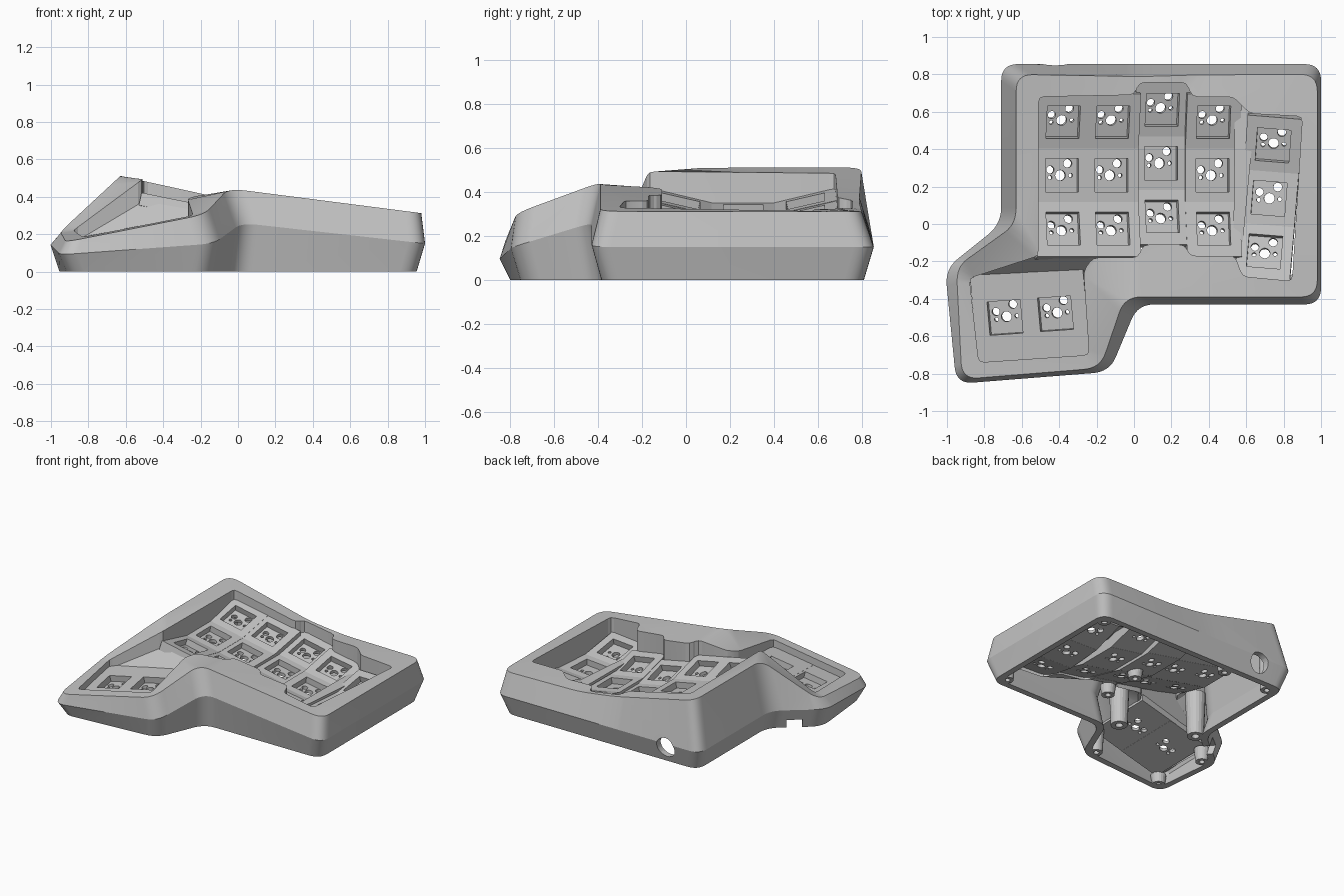
import bpy, bmesh, math
from mathutils import Vector, Matrix, Euler
from mathutils.geometry import delaunay_2d_cdt

default = bpy.data.objects.get("Cube")
if default:
    bpy.data.objects.remove(default, do_unlink=True)

grey = bpy.data.materials.new("plain_grey")
grey.use_nodes = True
TONE = (0.55, 0.55, 0.55, 1)
grey.diffuse_color = TONE
grey.node_tree.nodes["Principled BSDF"].inputs["Base Color"].default_value = TONE


def add_object(name, mesh, matrix=None):
    ob = bpy.data.objects.new(name, mesh)
    bpy.context.collection.objects.link(ob)
    if matrix:
        ob.matrix_world = matrix
    return ob


def to_mesh(bm, name):
    bmesh.ops.recalc_face_normals(bm, faces=bm.faces)
    mesh = bpy.data.meshes.new(name)
    bm.to_mesh(mesh)
    bm.free()
    mesh.materials.append(grey)
    return mesh


def add_box(bm, size, centre, turn=0):
    m = Matrix.Translation(centre) @ Matrix.Rotation(turn, 4, 'Z') @ Matrix.Diagonal((*size, 1))
    bmesh.ops.create_cube(bm, size=1, matrix=m)


def add_cylinder(bm, radius, depth, centre, tilt=0):
    m = Matrix.Translation(centre) @ Matrix.Rotation(tilt, 4, 'X')
    bmesh.ops.create_cone(bm, cap_ends=True, segments=24, radius1=radius,
                          radius2=radius, depth=depth, matrix=m)


def cut(ob, cutter_bm):
    """Subtract the cutter and bake the result into the mesh."""
    cutter = add_object("cutter", to_mesh(cutter_bm, "cutter"))
    cutter.hide_render = True
    mod = ob.modifiers.new("cut", 'BOOLEAN')
    mod.object, mod.operation, mod.solver = cutter, 'DIFFERENCE', 'EXACT'
    mod.use_self = True
    bpy.context.view_layer.update()
    baked = bpy.data.meshes.new_from_object(ob.evaluated_get(bpy.context.evaluated_depsgraph_get()))
    ob.modifiers.clear()
    ob.data = baked
    bpy.data.objects.remove(cutter, do_unlink=True)


# Height rules for the rim, the thumb area and the finger plate
def finger_rim(x, y):
    t = min(max((y + 0.4) / 1.2, 0), 1)
    front = 0.44 - x * (0.13 if x > 0 else 0.11)
    back = max(0.325 - 0.015 * x, 0.367 - 0.23 * x)
    return front + (back - front) * t


def thumb_rim(x, y):
    return 0.31 + 0.19 * (x + 0.15) + 0.1 * (y + 0.78)


def finger_floor(x):
    return max(0.245 - 0.21 * x, 0.15)


def mix(a, b, t):
    return a + (b - a) * t


def inset(points, d):
    """Move a counter-clockwise outline inwards by d, keeping heights."""
    out = []
    for i, p in enumerate(points):
        a, b = points[i - 1].xy, points[(i + 1) % len(points)].xy
        u, v = (p.xy - a).normalized(), (b - p.xy).normalized()
        n1, n2 = Vector((-u.y, u.x)), Vector((-v.y, v.x))
        n = (n1 + n2).normalized()
        q = p.xy + n * d / n.dot(n1)
        out.append(Vector((q.x, q.y, p.z)))
    return out


def rounded(points, r, steps):
    out = []
    for i, p in enumerate(points):
        a, b = points[i - 1] - p, points[(i + 1) % len(points)] - p
        s = p + a.normalized() * min(r, a.length * 0.4)
        e = p + b.normalized() * min(r, b.length * 0.4)
        for k in range(steps + 1):
            t = k / steps
            out.append(s * (1 - t) ** 2 + p * 2 * t * (1 - t) + e * t * t)
    return out


# Case outlines: x, y, share of finger height (1) against thumb height (0)
TOP = [(-.63, .8, 1), (-.63, 0, 1), (-.95, -.23, 0), (-.92, -.83, 0), (-.18, -.77, 0),
       (-.05, -.39, 1), (.98, -.39, 1), (.98, .8, 1), (.33, .797, 1), (.05, .788, 1)]
MID = [(-.71, .855), (-.71, 0), (-1.01, -.24), (-.95, -.855), (-.13, -.79),
       (.02, -.43), (1, -.43), (1, .855), (.33, .855), (.05, .855)]
WELL = [(-.51, .68, 1), (-.51, -.17, 1), (-.88, -.29, 0), (-.83, -.74, 0), (-.24, -.7, 0),
        (-.27, -.25, .4), (-.22, -.18, .5), (.02, -.18, 1), (.05, -.11, 1), (.27, -.11, 1),
        (.3, -.17, 1), (.54, -.17, 1), (.58, -.28, 1), (.845, -.305, 1), (.9, .575, 1),
        (.62, .59, 1), (.53, .68, 1), (.31, .68, 1), (.28, .757, 1), (.03, .757, 1), (0, .69, 1)]


def rim_points(table):
    return [Vector((x, y, mix(thumb_rim(x, y), finger_rim(x, y), w))) for x, y, w in table]


top = rim_points(TOP)
mid = [Vector((x, y, 0.15)) for x, y in MID]
mid[3].z, mid[5].z = 0.09, 0.26
base = [Vector((p.x, p.y, 0)) for p in inset(mid, 0.045)]
well = rim_points(WELL)
well_low = [Vector((x, y, mix(thumb_rim(x, y) - 0.12, finger_floor(x) - 0.03, w))) for x, y, w in WELL]
lining_top = [p - Vector((0, 0, 0.04)) for p in inset(top, 0.015)]

# Case shell: outside, rim, well wall, underside and lining as one closed body
bm = bmesh.new()


def loop(points, r=0.09, steps=8):
    return [bm.verts.new(p) for p in rounded(points, r, steps)]


def loft(a, b):
    n = len(a)
    for i in range(n):
        j = (i + 1) % n
        bm.faces.new((a[i], a[j], b[j], b[i]))


def inside(p, ring):
    hit = False
    for a, b in zip(ring, ring[1:] + ring[:1]):
        a, b = a.co, b.co
        if (a.y > p.y) != (b.y > p.y) and p.x < mix(a.x, b.x, (p.y - a.y) / (b.y - a.y)):
            hit = not hit
    return hit


def fill(outer, hole):
    """Triangulate the area between two loops as seen from above."""
    verts, n = outer + hole, len(outer)
    edges = [(i, (i + 1) % n) for i in range(n)]
    edges += [(n + i, n + (i + 1) % len(hole)) for i in range(len(hole))]
    for tri in delaunay_2d_cdt([v.co.xy for v in verts], edges, [], 0, 1e-6)[2]:
        corners = [verts[i] for i in tri]
        centre = sum((v.co for v in corners), Vector()) / 3
        if inside(centre, outer) and not inside(centre, hole):
            bm.faces.new(corners)


outside = [loop(p) for p in (base, mid, top)]
lining = [loop(p) for p in (inset(base, 0.045), inset(mid, 0.05), lining_top)]
wall = [loop(p, 0.03, 2) for p in (well, well_low)]
for rings in (outside, lining, wall):
    for a, b in zip(rings, rings[1:]):
        loft(a, b)
loft(outside[0], lining[0])
fill(outside[2], wall[0])
fill(lining[2], wall[1])
case = add_object("case_shell", to_mesh(bm, "case_shell"))

# Cable hole in the back and link notch beside the thumb area
bm = bmesh.new()
add_cylinder(bm, 0.075, 0.3, (-0.42, 0.83, 0.115), math.pi / 2)
add_box(bm, (0.11, 0.22, 0.13), (-0.83, -0.115, 0), math.radians(37))
cut(case, bm)


# Switch sockets: a tile with a square pocket and pin holes
def socket_mesh(name, width, depth):
    body = bmesh.new()
    add_box(body, (width, depth, 0.07), (0, 0, -0.035))
    ob = add_object(name, to_mesh(body, name))
    cutter = bmesh.new()
    add_box(cutter, (0.18, 0.18, 0.1), (0, 0, 0.005))
    for r, x, y in ((.028, 0, 0), (.023, .04, .064), (.021, -.055, .03),
                    (.011, .056, 0), (.011, -.056, -.012)):
        add_cylinder(cutter, r, 0.1, (x, y, -0.07))
    cut(ob, cutter)
    mesh = ob.data
    bpy.data.objects.remove(ob, do_unlink=True)
    return mesh


finger_socket = socket_mesh("finger_socket", 0.295, 0.31)
thumb_socket = socket_mesh("thumb_socket", 0.34, 0.48)

# Finger columns: centre x, centre y, drop, sideways tilt, turn
COLUMNS = {"inner": (-.385, .26, 0, .2, 0), "index": (-.12, .26, 0, .2, 0),
           "middle": (.145, .325, .025, .2, 0), "ring": (.42, .26, 0, .17, 0),
           "little": (.722, .137, 0, -.03, -.08)}
for name, (x, y, drop, tilt, turn) in COLUMNS.items():
    column = Matrix.Translation((x, y, finger_floor(x) - drop)) @ Euler((0, tilt, turn)).to_matrix().to_4x4()
    for row in (-1, 0, 1):
        place = Matrix.Translation((0, row * 0.284, abs(row) * 0.033))
        add_object(name + "_socket", finger_socket, column @ place @ Matrix.Rotation(row * 0.23, 4, 'X'))

for x, y in ((-.69, -.5), (-.42, -.48)):
    place = Matrix.Translation((x, y, thumb_rim(x, y) - 0.05))
    add_object("thumb_socket", thumb_socket, place @ Euler((0.1, -0.19, 0.07)).to_matrix().to_4x4())


# Thin sheets: slope down to the thumb plate, wedge beside the little column
def add_sheet(name, corners):
    bm = bmesh.new()
    bm.faces.new([bm.verts.new(p) for p in corners])
    sheet = add_object(name, to_mesh(bm, name))
    sheet.modifiers.new("thickness", 'SOLIDIFY').thickness = 0.02


add_sheet("thumb_bridge", ((-.53, -.15, .4), (-.86, -.28, .17), (-.22, -.25, .29), (-.19, -.15, .34)))
add_sheet("column_wedge", ((.53, -.22, .15), (.57, -.22, .15), (.65, .62, .15), (.54, .66, .15)))

# Screw bosses, turned from one profile
bm = bmesh.new()
profile = [bm.verts.new(p) for p in ((0, 0, .6), (.02, 0, .6), (.02, 0, 0), (.045, 0, 0), (.055, 0, 1), (0, 0, 1))]
edges = [bm.edges.new(pair) for pair in zip(profile, profile[1:])]
bmesh.ops.spin(bm, geom=profile + edges, cent=(0, 0, 0), axis=(0, 0, 1), angle=math.tau, steps=20)
bmesh.ops.remove_doubles(bm, verts=bm.verts, dist=0.0005)
boss = to_mesh(bm, "screw_boss")
BOSSES = [(.88, .73, 0, .13), (.88, -.31, 0, .13), (-.58, .73, 0, .25), (-.2, .73, 0, .17),
          (-.11, -.29, 0, .33), (-.61, -.07, 0, .33), (-.84, -.74, 0, .07), (-.87, -.31, 0, .1),
          (-.23, -.68, 0, .18), (.15, .19, .06, .07), (.15, -.1, .06, .07)]
for x, y, z, height in BOSSES:
    width = 1.3 if height > 0.3 else 1
    add_object("screw_boss", boss, Matrix.Translation((x, y, z)) @ Matrix.Diagonal((width, width, height, 1)))

# Soft corners, sharp creases
bpy.ops.object.select_all(action='DESELECT')
case.select_set(True)
bpy.context.view_layer.objects.active = case
bpy.ops.object.shade_smooth_by_angle(angle=math.radians(15))
